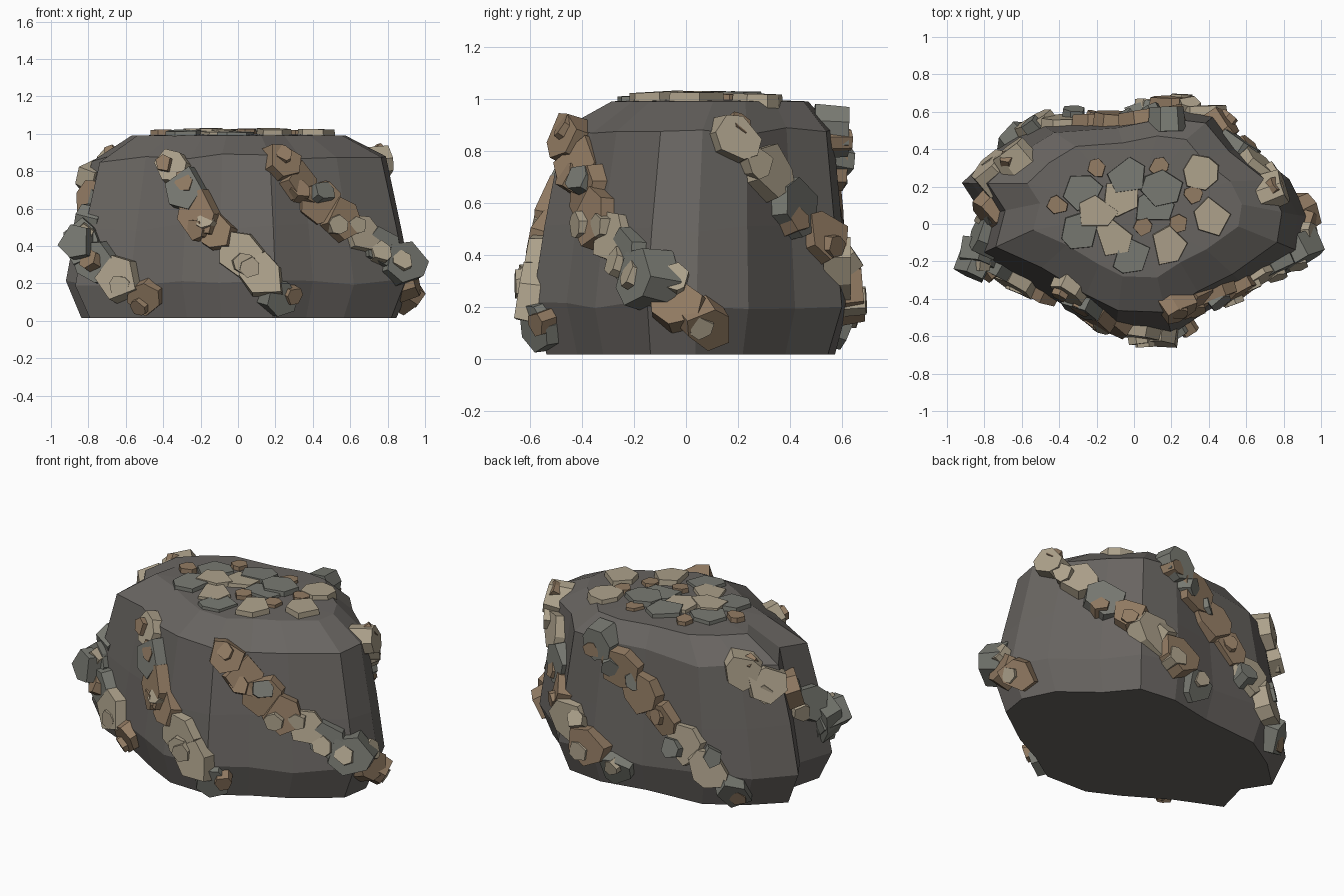
import bpy, bmesh, math, random
from mathutils import Vector, Matrix
from mathutils.bvhtree import BVHTree

if "Cube" in bpy.data.objects:
    bpy.data.objects.remove(bpy.data.objects["Cube"])

random.seed(7)


def material(name, col):
    m = bpy.data.materials.new(name)
    m.diffuse_color = (*col, 1)
    m.use_nodes = True
    m.node_tree.nodes["Principled BSDF"].inputs["Base Color"].default_value = m.diffuse_color
    return m


STONE = material("dark_stone", (0.14, 0.13, 0.12))
COLS = {"t": material("tan_mineral", (0.42, 0.36, 0.26)),
        "b": material("brown_mineral", (0.29, 0.20, 0.125)),
        "g": material("grey_mineral", (0.19, 0.195, 0.17))}


def finish(name, bm, mat):
    bmesh.ops.recalc_face_normals(bm, faces=bm.faces)
    me = bpy.data.meshes.new(name)
    bm.to_mesh(me)
    bm.free()
    me.materials.append(mat)
    ob = bpy.data.objects.new(name, me)
    bpy.context.collection.objects.link(ob)


# Boulder body: one footprint, rescaled at each level and lofted
FOOT = [(-.92, .22), (-.73, .4), (-.5, .54), (-.1, .57), (.2, .63), (.45, .6),
        (.6, .42), (.83, .24), (.93, .04), (.9, -.15), (.62, -.35), (.4, -.46),
        (.2, -.59), (-.1, -.58), (-.3, -.48), (-.58, -.31), (-.87, -.18), (-.81, .05)]
# (height, scale, y shift)
LEVELS = [(.015, .91, 0), (.21, 1, 0), (.5, .94, .01), (.87, .85, .03), (.99, .62, .08)]
bm = bmesh.new()
rings = []
for li, (z, s, dy) in enumerate(LEVELS):
    jit = .025 if 0 < li < 4 else 0
    rings.append([bm.verts.new((x * s, y * s + dy, z + random.uniform(-jit, jit))) for x, y in FOOT])
n = len(FOOT)
for lo, hi in zip(rings, rings[1:]):
    for i in range(n):
        j = (i + 1) % n
        bm.faces.new((lo[i], lo[j], hi[j], hi[i]))
bm.faces.new(rings[0])
peak = bm.verts.new((0, .06, 1.005))
for i in range(n):
    bm.faces.new((rings[-1][i], rings[-1][(i + 1) % n], peak))
bmesh.ops.recalc_face_normals(bm, faces=bm.faces)
surface = BVHTree.FromBMesh(bm)
finish("boulder_body", bm, STONE)


def plate(name, where, r, mat, along, thick, tilt, stretch):
    """Irregular tapered slab lying on the boulder at the nearest surface point."""
    loc, nor, _, _ = surface.find_nearest(Vector(where))
    nor = (nor + Vector([random.uniform(-tilt, tilt) for _ in range(3)])).normalized()
    ax = (along - nor * along.dot(nor)).normalized()
    frame = Matrix((ax, nor.cross(ax), nor)).transposed()
    k = random.choice((5, 6, 6, 7))
    b = bmesh.new()
    low, top = [], []
    for i in range(k):
        a = math.tau * (i + random.uniform(-.25, .25)) / k
        q = r * random.uniform(.85, 1.1)
        x, y = q * stretch * math.cos(a), q * math.sin(a)
        for ring, s, h in ((low, 1, -.07), (top, .9, thick)):
            p = frame @ Vector((x * s, y * s, h)) + loc
            p.z = max(p.z, 0)
            ring.append(b.verts.new(p))
    b.faces.new(low)
    b.faces.new(top)
    for i in range(k):
        j = (i + 1) % k
        b.faces.new((low[i], low[j], top[j], top[i]))
    finish(name, b, mat)


def along_path(pts, t):
    """Point at fraction t of a polyline's length, with its direction."""
    pts = [Vector(p) for p in pts]
    left = t * sum((b - a).length for a, b in zip(pts, pts[1:]))
    for a, b in zip(pts, pts[1:]):
        d = (b - a).length
        if left <= d + 1e-6:
            return a.lerp(b, left / d), b - a
        left -= d


# Mineral veins winding down the sides; the letters colour the plates in order
VEINS = {
    "front_vein": ([(-.38, -.42, .83), (-.2, -.52, .56), (.24, -.58, .12)], "tgbbttg"),
    "right_front_vein": ([(.24, -.45, .84), (.5, -.37, .57), (.87, -.18, .33), (.92, .08, .13)], "bbbbtggbb"),
    "right_back_vein": ([(.72, .17, .84), (.56, .42, .58), (.4, .6, .38), (.05, .6, .14)], "ttgbtbg"),
    "back_vein": ([(.18, .56, .88), (-.22, .54, .53), (-.64, .47, .13)], "gbbbttg"),
    "left_vein": ([(-.64, .36, .84), (-.74, .06, .62), (-.88, -.2, .4), (-.5, -.37, .13)], "ttbgggtb"),
}
for name, (pts, cols) in VEINS.items():
    for i, c in enumerate(cols):
        t = i / (len(cols) - 1)
        p, d = along_path(pts, t)
        # veins swell in the upper and lower stretches and pinch in the middle
        r = .105 + .025 * abs(math.sin(math.tau * t))
        plate(f"{name}_plate_{i}", p, r, COLS[c], d, random.uniform(.035, .07), .16, 1.15)
        # smaller chip leaning against each plate
        off = Vector([random.uniform(-.6, .6) * r for _ in range(3)])
        plate(f"{name}_chip_{i}", Vector((p.x, p.y, max(p.z, .12))) + off, r * .5,
              COLS[random.choice("tbg")], d, random.uniform(.06, .085), .35, 1.1)

# Shard jutting from the left end
plate("left_shard", (-.9, -.2, .42), .11, COLS["g"], Vector((0, .3, -1)), .12, .05, 1)

# Flat crust on top: plates scattered in a sunflower spiral, small ones between large
for i in range(18):
    a, d = i * 2.4, math.sqrt((i + .5) / 18)
    where = (.03 + .45 * d * math.cos(a), .09 + .29 * d * math.sin(a), 1.0)
    r = .06 if i % 3 == 2 else .115
    plate(f"top_crust_{i}", where, r, COLS["gtb"[i % 3]], Vector((1, .3, 0)),
          random.uniform(.012, .032), .02, 1.05)
